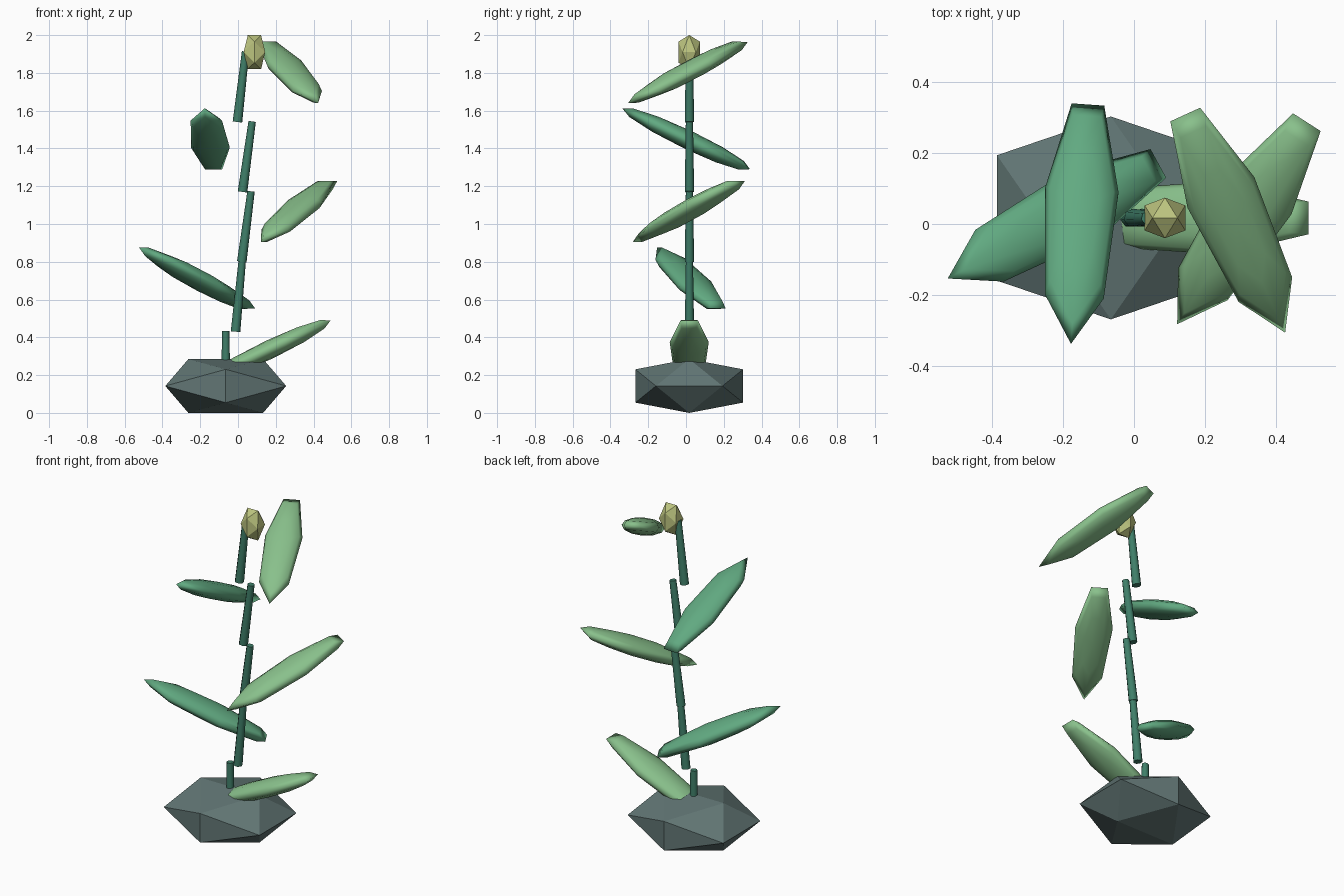
import bpy, bmesh, math
from mathutils import Matrix, Vector

if "Cube" in bpy.data.objects:
    bpy.data.objects.remove(bpy.data.objects["Cube"])

PHI = (1 + 5 ** 0.5) / 2
Y = 0.017  # depth of the plant's centre line


def material(name, rgb):
    m = bpy.data.materials.new(name)
    m.diffuse_color = (*rgb, 1)
    m.use_nodes = True
    m.node_tree.nodes["Principled BSDF"].inputs["Base Color"].default_value = m.diffuse_color
    return m


ROCK = material("rock_grey", (0.12, 0.18, 0.175))
STEM = material("stem_green", (0.05, 0.21, 0.14))
LIGHT = material("leaf_light", (0.25, 0.53, 0.26))
DARK = material("leaf_dark", (0.12, 0.40, 0.22))
BUD = material("bud_yellow", (0.50, 0.55, 0.21))


def finish(name, bm, mat, matrix, smooth=False):
    bmesh.ops.recalc_face_normals(bm, faces=bm.faces)
    for f in bm.faces:
        f.smooth = smooth
    me = bpy.data.meshes.new(name)
    bm.to_mesh(me)
    bm.free()
    me.materials.append(mat)
    ob = bpy.data.objects.new(name, me)
    ob.matrix_world = matrix
    bpy.context.collection.objects.link(ob)
    return ob


def hull(points):
    bm = bmesh.new()
    for p in points:
        bm.verts.new(p)
    bmesh.ops.convex_hull(bm, input=bm.verts)
    return bm


# twenty-sided stone shape; half = half extents
def gem(name, centre, half, mat):
    pts = []
    for a in (-1, 1):
        for b in (-1 / PHI, 1 / PHI):
            for p in ((b, 0, a), (a, b, 0), (0, a, b)):
                pts.append([c * h for c, h in zip(p, half)])
    finish(name, hull(pts), mat, Matrix.Translation(centre))


# leaf: squashed seven-sided sphere, a corner at -x and a flat end at +x
def leaf(name, centre, yaw, tilt, mat):
    pts = [(0, 0, 0.05), (0, 0, -0.05)]
    for j in range(1, 6):
        t = math.pi * j / 6
        for i in range(7):
            a = 2 * math.pi * i / 7
            pts.append((-0.393 * math.cos(a) * math.sin(t),
                        0.106 * math.sin(a) * math.sin(t),
                        0.05 * math.cos(t)))
    m = (Matrix.Translation(centre) @ Matrix.Rotation(yaw, 4, 'Z')
         @ Matrix.Rotation(-tilt, 4, 'Y'))
    finish(name, hull(pts), mat, m, True)


# tapered stem piece between two (x, z) points
def stem(name, x0, z0, x1, z1):
    a, b = Vector((x0, Y, z0)), Vector((x1, Y, z1))
    bm = bmesh.new()
    bmesh.ops.create_cone(bm, cap_ends=True, segments=7, radius1=0.026,
                          radius2=0.02, depth=(b - a).length)
    rot = Vector((0, 0, 1)).rotation_difference(b - a).to_matrix().to_4x4()
    ob = finish(name, bm, STEM, Matrix.Translation((a + b) / 2) @ rot, True)
    bpy.context.view_layer.objects.active = ob
    ob.select_set(True)
    bpy.ops.object.shade_smooth_by_angle(angle=math.radians(60))
    ob.select_set(False)


# base and tip
gem("base_rock", (-0.065, Y, 0.1425), (0.32, 0.285, 0.1425), ROCK)
gem("tip_bud", (0.087, Y, 1.91), (0.057, 0.057, 0.09), BUD)

# stem pieces: bottom x and top x
for i, (x0, x1) in enumerate([(-0.065, -0.065), (-0.013, 0.022), (0.02, 0.069),
                              (0.024, 0.075), (-0.003, 0.04)]):
    z = 0.06 + 0.37 * i
    stem(f"stem_{i + 1}", x0, z, x1, z + 0.373)

# leaves turn half a radian each and alternate in tilt
for i, x in enumerate([0.17, -0.212, 0.313, -0.152, 0.277]):
    leaf(f"leaf_{i + 1}", (x, Y, 0.337 + 0.3685 * i), 0.5 * i,
         0.445 * (-1) ** i, DARK if i % 2 else LIGHT)
